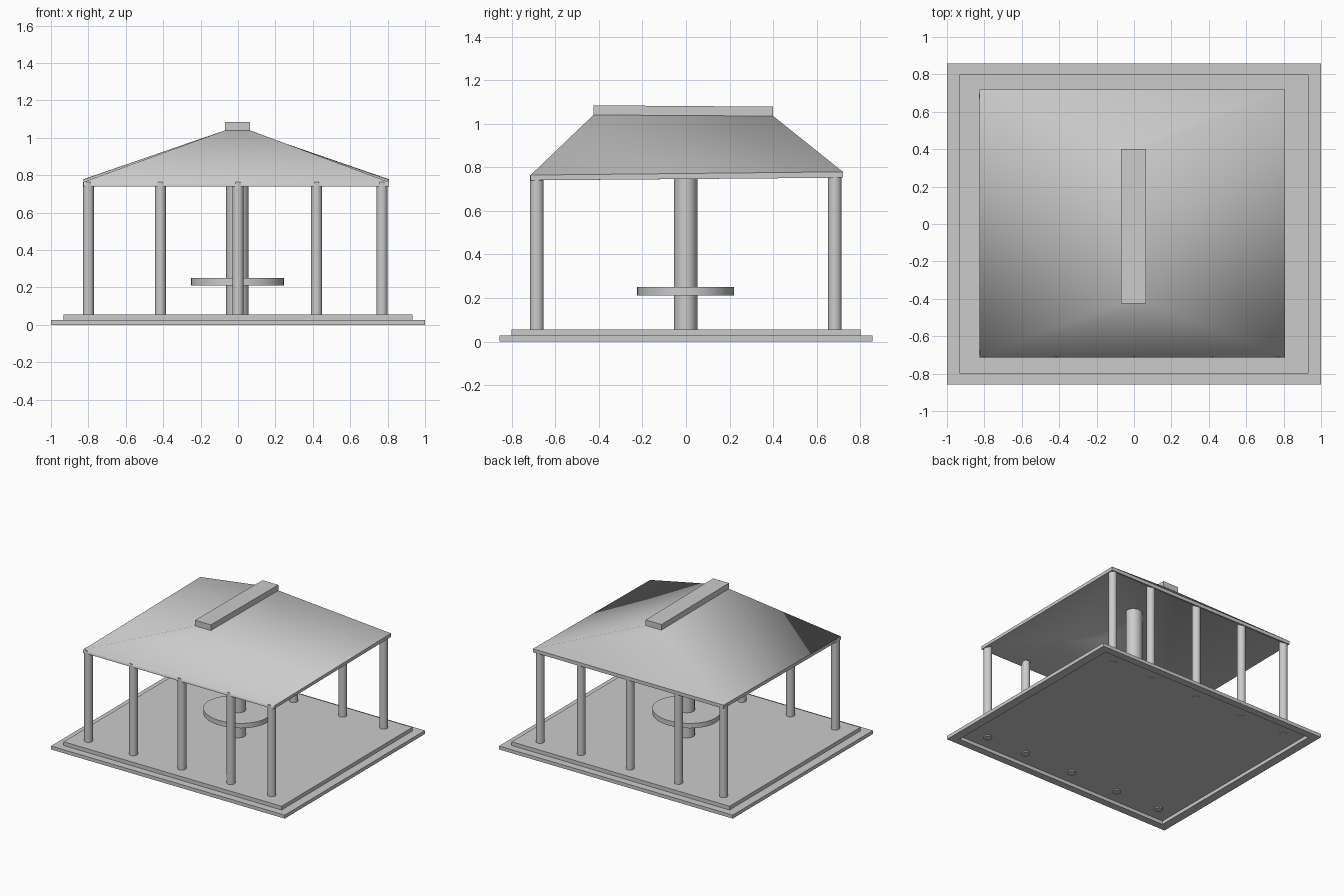
import bpy, bmesh, math

if "Cube" in bpy.data.objects:
    bpy.data.objects.remove(bpy.data.objects["Cube"])


def make(name, verts, faces, smooth=False):
    mesh = bpy.data.meshes.new(name)
    mesh.from_pydata(verts, [], faces)
    bm = bmesh.new()
    bm.from_mesh(mesh)
    bmesh.ops.recalc_face_normals(bm, faces=bm.faces)
    bm.to_mesh(mesh)
    bm.free()
    obj = bpy.data.objects.new(name, mesh)
    bpy.context.collection.objects.link(obj)
    if smooth:
        bpy.context.view_layer.objects.active = obj
        bpy.ops.object.select_all(action='DESELECT')
        obj.select_set(True)
        bpy.ops.object.shade_smooth_by_angle(angle=math.radians(50))
    return obj


def rect(x0, x1, y0, y1, zf, zb):
    """Rectangle with its own front and back height."""
    return [(x0, y0, zf), (x1, y0, zf), (x1, y1, zb), (x0, y1, zb)]


def loft(name, rings, closed=False, smooth=False):
    """Bridge four-sided rings; cap both ends, or join last to first."""
    n = len(rings)
    faces = []
    for k in range(n if closed else n - 1):
        a, b = 4 * k, 4 * ((k + 1) % n)
        faces += [(a + i, a + (i + 1) % 4, b + (i + 1) % 4, b + i) for i in range(4)]
    if not closed:
        faces += [(0, 1, 2, 3), tuple(4 * (n - 1) + i for i in range(4))]
    return make(name, [v for r in rings for v in r], faces, smooth)


def cylinder(name, x, y, rx, ry, z0, z1, n=32):
    verts = [(x + rx * math.cos(2 * math.pi * i / n), y + ry * math.sin(2 * math.pi * i / n), z)
             for z in (z0, z1) for i in range(n)]
    faces = [(i, (i + 1) % n, n + (i + 1) % n, n + i) for i in range(n)]
    faces += [tuple(range(n)), tuple(range(n, 2 * n))]
    return make(name, verts, faces, True)


# Stepped base: hollow lower frame and floor slab
outer, inner = (-1, 1, -0.857, 0.857), (-0.933, 0.933, -0.80, 0.80)
loft("lower_step", [rect(*outer, 0, 0), rect(*outer, 0.027, 0.027),
                    rect(*inner, 0.027, 0.027), rect(*inner, 0, 0)], closed=True)
loft("floor_slab", [rect(*inner, 0.027, 0.027), rect(*inner, 0.056, 0.056)])

# Rows of posts at front and back
for side, y, z0 in (("front", -0.685, 0.018), ("back", 0.683, 0.025)):
    for i, x in enumerate((-0.80, -0.415, 0.0, 0.42, 0.77)):
        cylinder(f"{side}_post_{i + 1}", x, y, 0.03, 0.031, z0, 0.765, 24)

# Central pillar with round table
cylinder("central_pillar", -0.003, -0.002, 0.06, 0.054, 0.05, 1.03)
cylinder("round_table", -0.003, -0.002, 0.248, 0.223, 0.212, 0.25, 48)

# Hollow hip roof with thin eaves
eave, ridge = (-0.826, 0.806, -0.713, 0.72), (-0.07, 0.065, -0.425, 0.40)
eave_in = (-0.812, 0.792, -0.70, 0.707)
loft("hip_roof", [rect(*ridge, 1.027, 1.022), rect(*eave_in, 0.740, 0.752),
                  rect(*eave, 0.740, 0.752), rect(*eave, 0.764, 0.779),
                  rect(*ridge, 1.040, 1.035)], smooth=True)

# Ridge cap
loft("ridge_cap", [rect(*ridge, 1.038, 1.033), rect(*ridge, 1.084, 1.078)])
